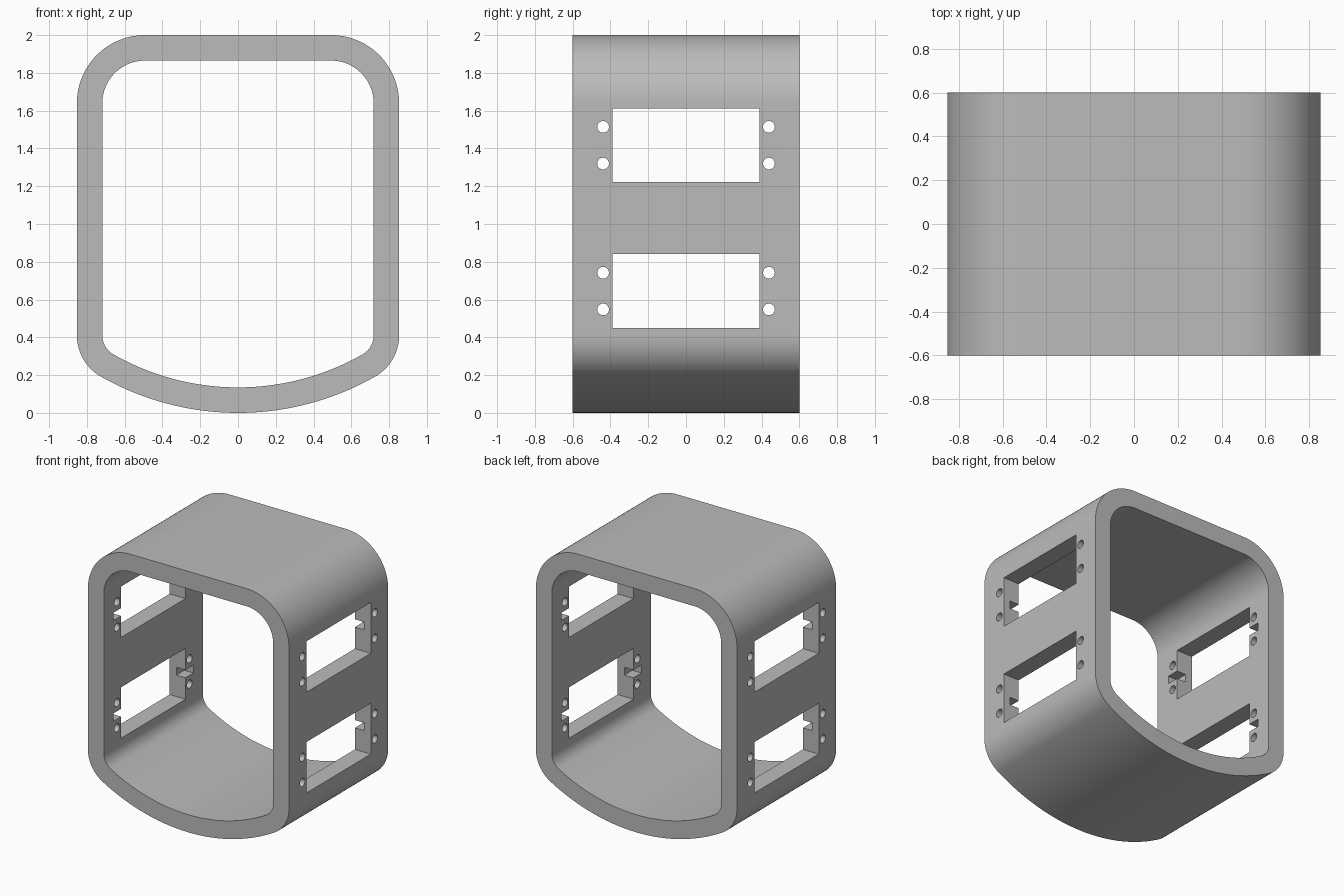
import bpy
import bmesh
from math import sin, cos, pi, sqrt, atan2, radians
from mathutils import Matrix, Vector

cube = bpy.data.objects.get("Cube")
if cube:
    bpy.data.objects.remove(cube, do_unlink=True)

DEPTH = 0.6          # half length along y
HALF_W = 0.853       # outer half width
WALL = 0.135
TOP_R = 0.36         # outer radius of the top corners
LOW_R = 0.25         # outer radius of the lower corners
LOW_Z = 0.41         # where the side walls start to curve in

grey = bpy.data.materials.new("plain grey")
grey.use_nodes = True
colour = (0.5, 0.5, 0.5, 1)
grey.diffuse_color = colour
grey.node_tree.nodes["Principled BSDF"].inputs["Base Color"].default_value = colour


def make_object(name, bm):
    bmesh.ops.recalc_face_normals(bm, faces=bm.faces)
    mesh = bpy.data.meshes.new(name)
    bm.to_mesh(mesh)
    bm.free()
    mesh.materials.append(grey)
    obj = bpy.data.objects.new(name, mesh)
    bpy.context.collection.objects.link(obj)
    return obj


def arc(cx, cz, radius, start, end, steps):
    angles = [start + (end - start) * i / steps for i in range(steps + 1)]
    return [(cx + radius * cos(a), cz + radius * sin(a)) for a in angles]


def outline(inset):
    """Right half: bottom arc, lower corner, top corner; then mirrored."""
    corner_x = HALF_W - LOW_R
    # radius of the bottom arc that touches z = 0 and the lower corner
    big = (corner_x ** 2 + LOW_Z ** 2 - LOW_R ** 2) / (2 * (LOW_Z - LOW_R))
    meet = atan2(LOW_Z - big, corner_x)
    half = arc(0, big, big - inset, -pi / 2, meet, 24)
    half += arc(corner_x, LOW_Z, LOW_R - inset, meet, 0, 16)[1:]
    half += arc(HALF_W - TOP_R, 2 - TOP_R, TOP_R - inset, 0, pi / 2, 28)
    return half + [(-x, z) for x, z in reversed(half[1:])]


# Hollow rounded shell
bm = bmesh.new()
loops = [[bm.verts.new((x, y, z)) for x, z in outline(inset)]
         for inset, y in ((0, -DEPTH), (0, DEPTH), (WALL, DEPTH), (WALL, -DEPTH))]
count = len(loops[0])
for k in range(4):
    a, b = loops[k], loops[(k + 1) % 4]
    for i in range(count):
        j = (i + 1) % count
        bm.faces.new((a[i], a[j], b[j], b[i]))
shell = make_object("servo_frame", bm)


def add_box(bm, size, centre):
    bmesh.ops.create_cube(bm, size=1, matrix=Matrix.Translation(centre)
                          @ Matrix.Diagonal((*size, 1)))


# Windows and screw holes pass through both walls; cable notches stay inside
through, notches = bmesh.new(), bmesh.new()
for z in (0.645, 1.417):
    add_box(through, (2, 0.78, 0.39), Vector((0, 0, z)))
    add_box(notches, (2 * (HALF_W - WALL + 0.077), 0.97, 0.06), Vector((0, 0, z)))
    for y in (-0.439, 0.439):
        for dz in (-0.097, 0.097):
            bmesh.ops.create_cone(
                through, cap_ends=True, segments=32, radius1=0.031, radius2=0.031, depth=2,
                matrix=Matrix.Translation((0, y, z + dz)) @ Matrix.Rotation(pi / 2, 4, "Y"))

bpy.context.view_layer.objects.active = shell
for name, cutter_bm in (("window_cutter", through), ("notch_cutter", notches)):
    cutter = make_object(name, cutter_bm)
    mod = shell.modifiers.new(name, "BOOLEAN")
    mod.operation = "DIFFERENCE"
    mod.solver = "EXACT"
    mod.object = cutter
    bpy.ops.object.modifier_apply(modifier=mod.name)
    bpy.data.objects.remove(cutter, do_unlink=True)

bpy.ops.object.select_all(action="DESELECT")
shell.select_set(True)
bpy.ops.object.shade_smooth_by_angle(angle=radians(30))
